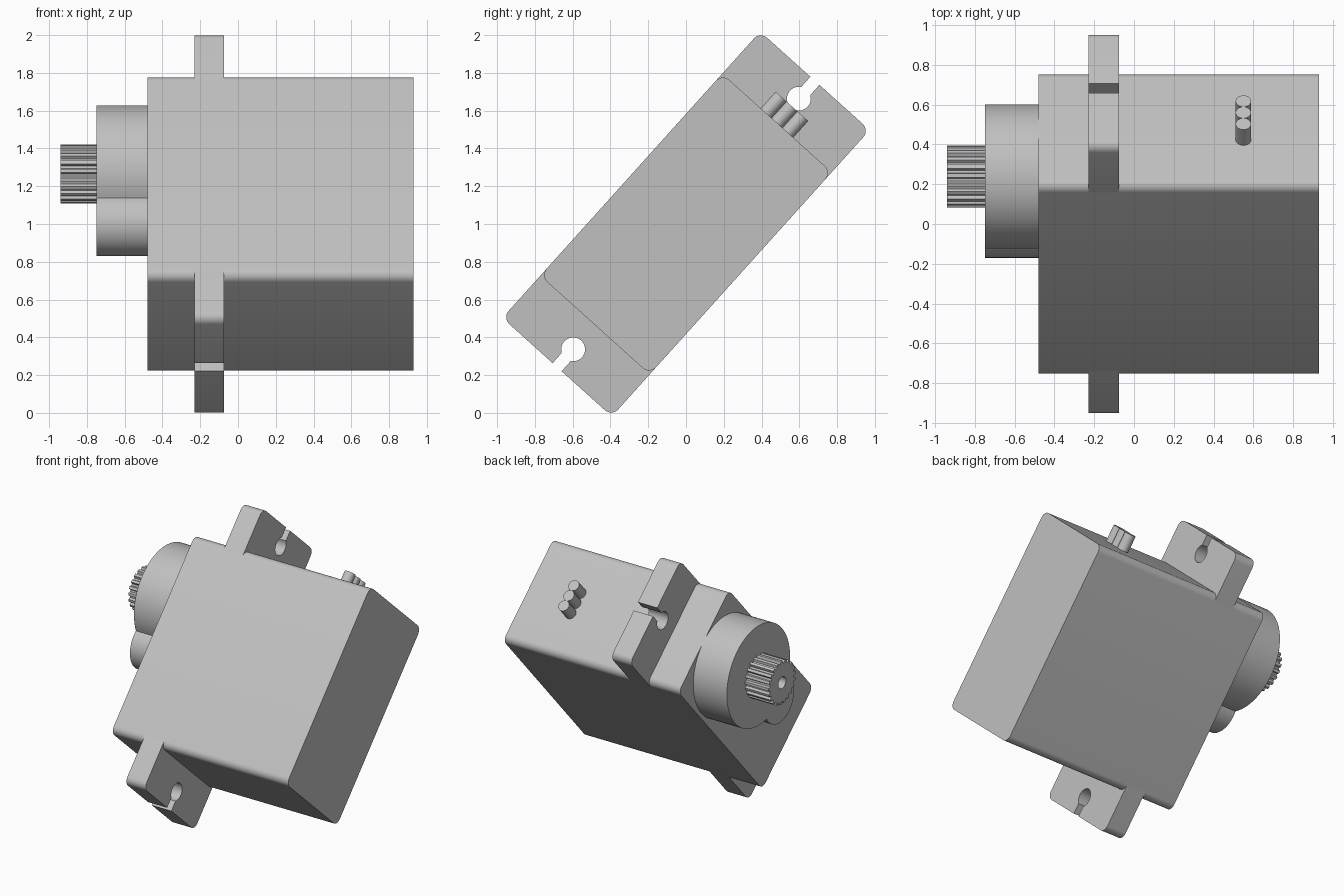
import bpy, bmesh
from math import sin, cos, pi, radians, atan2, asin, sqrt

if "Cube" in bpy.data.objects:
    bpy.data.objects.remove(bpy.data.objects["Cube"])

TILT = radians(48)
HALF_W, BODY_L, EAR_L, ROUND = 0.39, 0.72, 1.02, 0.05

grey = bpy.data.materials.new("light_grey_plastic")
grey.use_nodes = True
COLOUR = (0.53, 0.53, 0.53, 1)
grey.diffuse_color = COLOUR
grey.node_tree.nodes["Principled BSDF"].inputs["Base Color"].default_value = COLOUR


def place(x, u, w):
    """u runs along the tilted case, w across it."""
    return (x, u * cos(TILT) + w * sin(TILT), 1 + u * sin(TILT) - w * cos(TILT))


def arc(cu, cw, r, a0, a1, n):
    steps = [a0 + (a1 - a0) * i / n for i in range(n + 1)]
    return [(cu + r * cos(a), cw + r * sin(a)) for a in steps]


def finish(name, bm):
    bmesh.ops.recalc_face_normals(bm, faces=bm.faces)
    mesh = bpy.data.meshes.new(name)
    bm.to_mesh(mesh)
    bm.free()
    mesh.materials.append(grey)
    obj = bpy.data.objects.new(name, mesh)
    bpy.context.collection.objects.link(obj)
    bpy.ops.object.select_all(action='DESELECT')
    obj.select_set(True)
    bpy.context.view_layer.objects.active = obj
    bpy.ops.object.shade_smooth_by_angle(angle=radians(30))
    return obj


def sides(bm, a, b):
    for i in range(len(a)):
        bm.faces.new((a[i - 1], a[i], b[i], b[i - 1]))


def ring(bm, outline, x):
    return [bm.verts.new(place(x, u, w)) for u, w in outline]


def prism(name, outline, x0, x1):
    bm = bmesh.new()
    a, b = ring(bm, outline, x0), ring(bm, outline, x1)
    bm.faces.new(a)
    bm.faces.new(b)
    sides(bm, a, b)
    return finish(name, bm)


# Case with four rounded long edges
cu, cw = BODY_L - ROUND, HALF_W - ROUND
case = []
for k, (su, sw) in enumerate([(1, 1), (-1, 1), (-1, -1), (1, -1)]):
    case += arc(su * cu, sw * cw, ROUND, k * pi / 2, (k + 1) * pi / 2, 8)
prism("case", case, -0.48, 0.93)

# Mounting ears with keyhole slots
HOLE_U, HOLE_R, SLOT = 0.893, 0.063, 0.032
gap = asin(SLOT / HOLE_R)
ear = [(cu, -HALF_W)]
ear += arc(EAR_L - ROUND, -cw, ROUND, -pi / 2, 0, 8)
ear += [(EAR_L, -SLOT)]
ear += arc(HOLE_U, 0, HOLE_R, 2 * pi - gap, gap, 32)
ear += [(EAR_L, SLOT)]
ear += arc(EAR_L - ROUND, cw, ROUND, 0, pi / 2, 8)
ear += [(cu, HALF_W)]
prism("upper_ear", ear, -0.23, -0.075)
prism("lower_ear", [(-u, -w) for u, w in ear], -0.23, -0.075)

# Gear housing: a large and a small round joined in one outline
AXIS_U, BIG, SMALL = 0.357, 0.363, 0.17
meet_u = (AXIS_U ** 2 + SMALL ** 2 - BIG ** 2) / (2 * AXIS_U)
meet_w = sqrt(SMALL ** 2 - meet_u ** 2)
a_big, a_small = atan2(meet_w, meet_u - AXIS_U), atan2(meet_w, meet_u)
housing = arc(AXIS_U, 0, BIG, -a_big, a_big, 64)
housing += arc(0, 0, SMALL, a_small, 2 * pi - a_small, 32)[1:-1]
prism("gear_housing", housing, -0.75, -0.48)

# Splined output shaft with a screw bore
TEETH = 21
spline, bore = [], []
for i in range(TEETH):
    for part, r in ((0.0, 0.138), (0.3, 0.138), (0.45, 0.156), (0.85, 0.156)):
        a = 2 * pi * (i + part) / TEETH
        spline.append((AXIS_U + r * cos(a), r * sin(a)))
        bore.append((AXIS_U + 0.043 * cos(a), 0.043 * sin(a)))
bm = bmesh.new()
loops = [ring(bm, spline, -0.75), ring(bm, spline, -0.94),
         ring(bm, bore, -0.94), ring(bm, bore, -0.75)]
for i in range(4):
    sides(bm, loops[i - 1], loops[i])
finish("output_shaft", bm)

# Three cable stubs on the upper end
for i, label in enumerate(("front", "middle", "back")):
    w = (i - 1) * 0.077
    bm = bmesh.new()
    ends = [[bm.verts.new(place(0.55 + p, u, w + q)) for p, q in arc(0, 0, 0.039, 0, 2 * pi, 24)[:-1]]
            for u in (0.71, 0.838)]
    for end in ends:
        bm.faces.new(end)
    sides(bm, *ends)
    finish(label + "_cable", bm)
